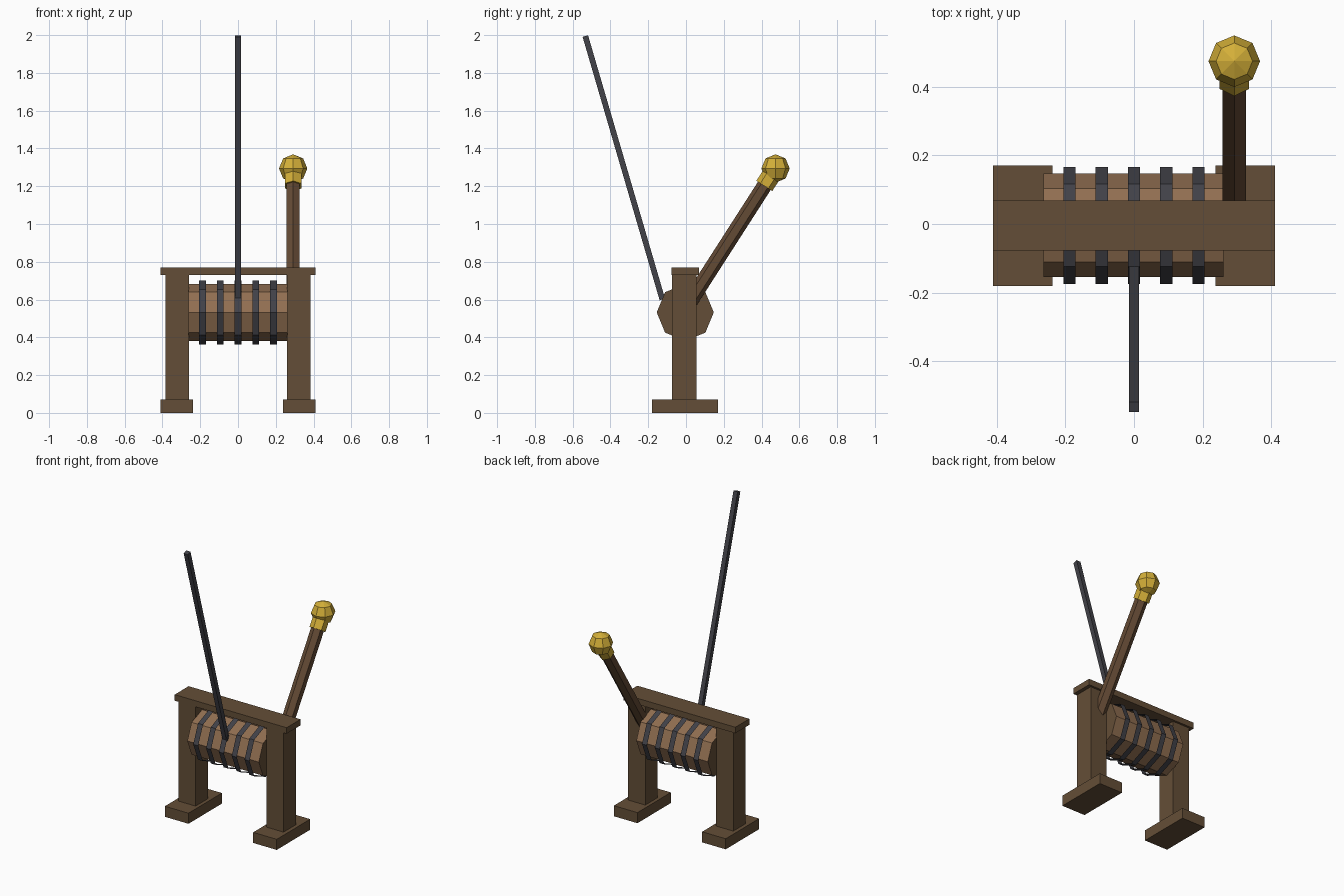
import bpy, bmesh, math
from mathutils import Vector

cube = bpy.data.objects.get("Cube")
if cube:
    bpy.data.objects.remove(cube, do_unlink=True)


def material(name, color):
    m = bpy.data.materials.new(name)
    m.use_nodes = True
    m.diffuse_color = (*color, 1)
    bsdf = next(n for n in m.node_tree.nodes if n.type == 'BSDF_PRINCIPLED')
    bsdf.inputs["Base Color"].default_value = (*color, 1)
    return m


DARK_WOOD = material("dark wood", (0.127, 0.076, 0.038))
LIGHT_WOOD = material("light wood", (0.283, 0.158, 0.082))
HANDLE_WOOD = material("handle wood", (0.127, 0.069, 0.035))
IRON = material("dark iron", (0.054, 0.054, 0.065))
GOLD = material("gold", (0.658, 0.429, 0.04))


def finish(name, bm, *mats):
    bmesh.ops.recalc_face_normals(bm, faces=bm.faces)
    mesh = bpy.data.meshes.new(name)
    bm.to_mesh(mesh)
    bm.free()
    for m in mats:
        mesh.materials.append(m)
    obj = bpy.data.objects.new(name, mesh)
    bpy.context.collection.objects.link(obj)
    return obj


def box(name, lo, hi, mat):
    bm = bmesh.new()
    bmesh.ops.create_cube(bm, size=1)
    for v in bm.verts:
        v.co = [(a + b) / 2 + c * (b - a) for a, b, c in zip(lo, hi, v.co)]
    return finish(name, bm, mat)


def prism(name, start, end, radius, sides, *mats, turn=0.0, caps=True):
    """Straight prism between two points; the second material goes on its ends."""
    start, end = Vector(start), Vector(end)
    axis = (end - start).normalized()
    v = Vector((0, 1, 0)) if abs(axis.x) > 0.9 else axis.cross(Vector((1, 0, 0)))
    u = axis.cross(v)
    bm = bmesh.new()
    rings = []
    for p in (start, end):
        angles = [turn + math.tau * i / sides for i in range(sides)]
        rings.append([bm.verts.new(p + radius * (math.cos(a) * v + math.sin(a) * u))
                      for a in angles])
    a, b = rings
    for i in range(sides):
        j = (i + 1) % sides
        bm.faces.new((a[i], a[j], b[j], b[i]))
    if caps:
        for ring in rings:
            bm.faces.new(ring).material_index = len(mats) - 1
    return finish(name, bm, *mats)


# Frame: feet, posts and top beam
for side, s in (("left", 1), ("right", -1)):
    def span(a, b):
        return sorted((s * a, s * b))
    x0, x1 = span(0.237, 0.41)
    box(side + "_foot", (x0, -0.18, 0), (x1, 0.17, 0.07), DARK_WOOD)
    x0, x1 = span(0.26, 0.385)
    box(side + "_post", (x0, -0.073, 0.03), (x1, 0.055, 0.74), DARK_WOOD)
box("top_beam", (-0.41, -0.077, 0.73), (0.41, 0.069, 0.77), DARK_WOOD)

# Winding drum with open metal bands around it
DY, DZ = -0.004, 0.532
prism("drum", (-0.263, DY, DZ), (0.261, DY, DZ), 0.151, 8, LIGHT_WOOD, DARK_WOOD)
for i in range(5):
    x = (i - 2) * 0.094
    prism(f"drum_band_{i + 1}", (x - 0.018, DY, DZ), (x + 0.018, DY, DZ),
          0.17, 8, IRON, caps=False)

# Taut line rising forward from the drum
prism("line", (0, -0.125, 0.60), (0, -0.533, 1.995), 0.0212, 4, IRON, turn=math.pi / 4)

# Crank lever with collar and faceted knob
knob = Vector((0.292, 0.474, 1.294))
down = -Vector((0, math.sin(math.radians(32.7)), math.cos(math.radians(32.7))))
prism("lever", knob + 0.87 * down, knob + 0.06 * down, 0.04, 6, HANDLE_WOOD)
prism("lever_collar", knob + 0.11 * down, knob + 0.04 * down, 0.05, 6, GOLD)
bm = bmesh.new()
bmesh.ops.create_uvsphere(bm, u_segments=8, v_segments=4, radius=0.075)
bmesh.ops.translate(bm, verts=bm.verts, vec=knob)
finish("lever_knob", bm, GOLD)
